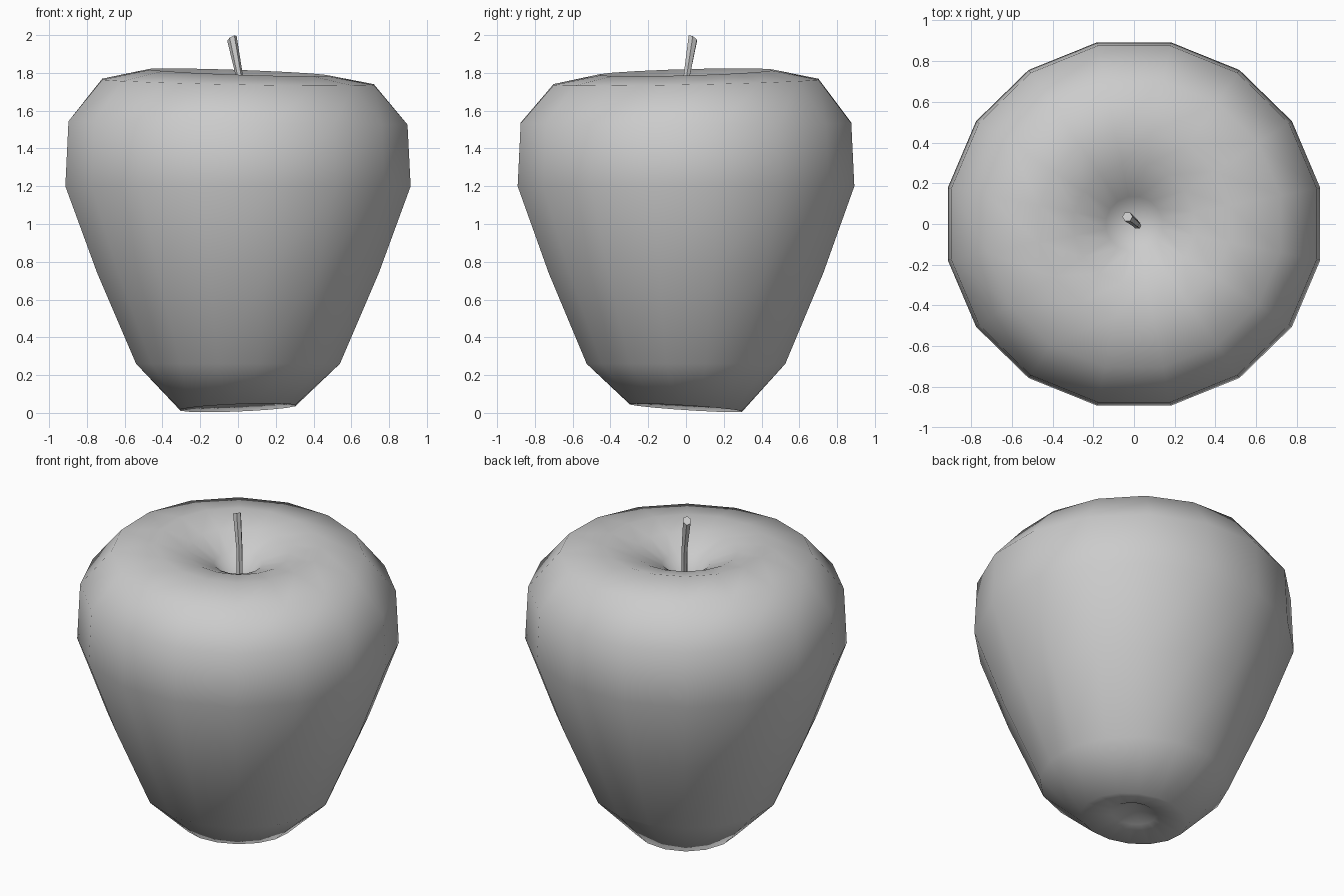
import bpy, bmesh, math
from mathutils import Vector

cube = bpy.data.objects.get("Cube")
if cube:
    bpy.data.objects.remove(cube)


def material(name, color):
    mat = bpy.data.materials.new(name)
    mat.use_nodes = True
    mat.diffuse_color = color
    mat.node_tree.nodes["Principled BSDF"].inputs["Base Color"].default_value = color
    return mat


def make_object(name, bm, mat):
    bmesh.ops.recalc_face_normals(bm, faces=bm.faces)
    for face in bm.faces:
        face.smooth = True
    mesh = bpy.data.meshes.new(name)
    bm.to_mesh(mesh)
    bm.free()
    mesh.materials.append(mat)
    obj = bpy.data.objects.new(name, mesh)
    bpy.context.collection.objects.link(obj)
    return obj


def bridge(bm, rings):
    for low, high in zip(rings, rings[1:]):
        for i in range(len(low)):
            j = (i + 1) % len(low)
            bm.faces.new((low[i], low[j], high[j], high[i]))


def fan(bm, ring, point):
    tip = bm.verts.new(point)
    for i in range(len(ring)):
        bm.faces.new((ring[i], ring[(i + 1) % len(ring)], tip))


grey = material("plain grey", (0.6, 0.6, 0.6, 1))

# Fruit body: lathe profile (radius, height, lean x, lean y) from base to dimple
SIDES = 16
PROFILE = [
    (0.13, 0.06, 0.04, -0.06), (0.31, 0.027, 0.04, -0.065),
    (0.55, 0.26, 0, 0), (0.76, 0.74, 0, 0), (0.932, 1.2, 0, 0),
    (0.915, 1.535, -0.01, 0), (0.733, 1.752, -0.02, 0.02),
    (0.475, 1.803, -0.035, 0.028), (0.3, 1.765, -0.03, 0.02),
    (0.14, 1.69, -0.02, 0.02),
]
bm = bmesh.new()
rings = []
for radius, height, lean_x, lean_y in PROFILE:
    ring = []
    for i in range(SIDES):
        angle = 2 * math.pi * (i + 0.5) / SIDES
        x, y = radius * math.cos(angle), 0.975 * radius * math.sin(angle)
        ring.append(bm.verts.new((x, y, height + lean_x * x + lean_y * y)))
    rings.append(ring)
bridge(bm, rings)
fan(bm, rings[0], (0, 0, 0.13))
fan(bm, rings[-1], (0, 0, 1.55))
make_object("fruit_body", bm, grey)

# Stalk: slim leaning tube with a slanted cut end
bm = bmesh.new()
rings = []
for centre, radius, slant in [((0.02, -0.01, 1.5), 0.019, 0),
                              ((0.008, 0.003, 1.78), 0.019, 0),
                              ((-0.032, 0.036, 1.982), 0.025, 0.5)]:
    ring = []
    for i in range(6):
        angle = math.tau * i / 6
        x, y = radius * math.cos(angle), radius * math.sin(angle)
        ring.append(bm.verts.new(Vector(centre) + Vector((x, y, slant * (x - y)))))
    rings.append(ring)
bridge(bm, rings)
bm.faces.new(rings[0])
bm.faces.new(rings[-1])
stalk = make_object("stalk", bm, grey)
bpy.context.view_layer.objects.active = stalk
stalk.select_set(True)
bpy.ops.object.shade_smooth_by_angle(angle=math.radians(50))
